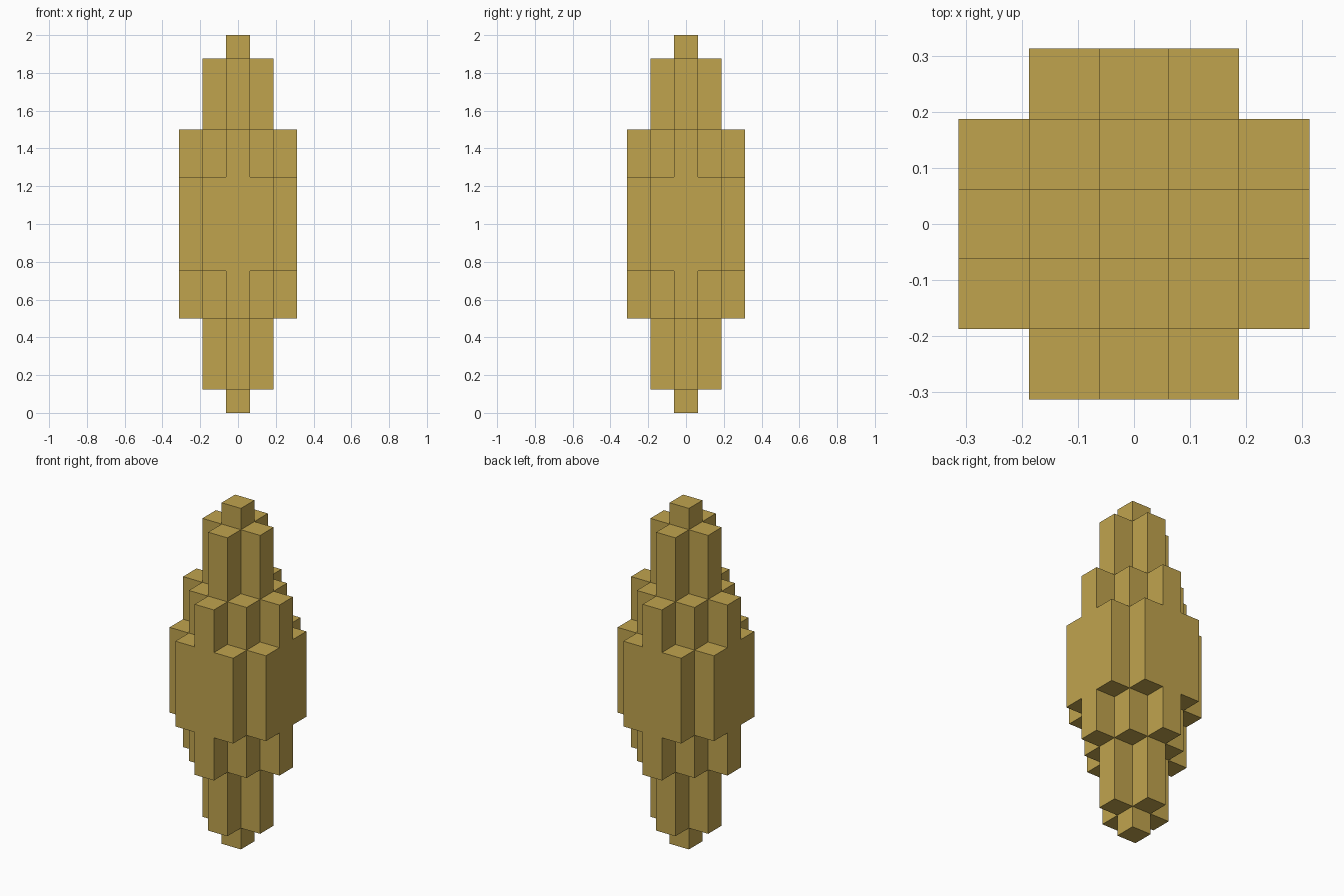
import bpy
import bmesh
from mathutils import Vector

cube = bpy.data.objects.get("Cube")
if cube:
    bpy.data.objects.remove(cube, do_unlink=True)

UNIT = 0.125  # side of one block
# Half height in blocks, keyed by the column's sorted distance from the centre
HALF_HEIGHT = {(0, 0): 8, (0, 1): 7, (1, 1): 4, (0, 2): 4, (1, 2): 2}


def filled(i, j, k):
    """True where the stepped crystal holds a block."""
    half = HALF_HEIGHT.get(tuple(sorted((abs(i), abs(j)))), 0)
    return -half <= k < half


def add_side(bm, block, axis, sign):
    """Add one outer square of a block, wound to face outward."""
    centre = Vector(block) + Vector((0, 0, 0.5))
    normal, u, v = Vector(), Vector(), Vector()
    normal[axis] = sign / 2
    u[(axis + 1) % 3] = 0.5
    v[(axis + 2) % 3] = sign / 2
    corners = [centre + normal + a * u + b * v
               for a, b in ((-1, -1), (1, -1), (1, 1), (-1, 1))]
    bm.faces.new([bm.verts.new(c * UNIT + Vector((0, 0, 1))) for c in corners])


# Stepped crystal: only the outer skin of the blocks
bm = bmesh.new()
for i in range(-2, 3):
    for j in range(-2, 3):
        for k in range(-8, 8):
            if not filled(i, j, k):
                continue
            for axis in range(3):
                for sign in (-1, 1):
                    neighbour = [i, j, k]
                    neighbour[axis] += sign
                    if not filled(*neighbour):
                        add_side(bm, (i, j, k), axis, sign)

# Join the squares into large flat faces
bmesh.ops.remove_doubles(bm, verts=bm.verts[:], dist=0.001)
bmesh.ops.dissolve_limit(bm, angle_limit=0.02, verts=bm.verts[:], edges=bm.edges[:])

mesh = bpy.data.meshes.new("stepped_crystal")
bm.to_mesh(mesh)
bm.free()
crystal = bpy.data.objects.new("stepped_crystal", mesh)
bpy.context.collection.objects.link(crystal)

# Golden material
gold = bpy.data.materials.new("dull_gold")
gold.use_nodes = True
colour = (0.527, 0.371, 0.076, 1)
gold.diffuse_color = colour
gold.node_tree.nodes["Principled BSDF"].inputs["Base Color"].default_value = colour
mesh.materials.append(gold)
